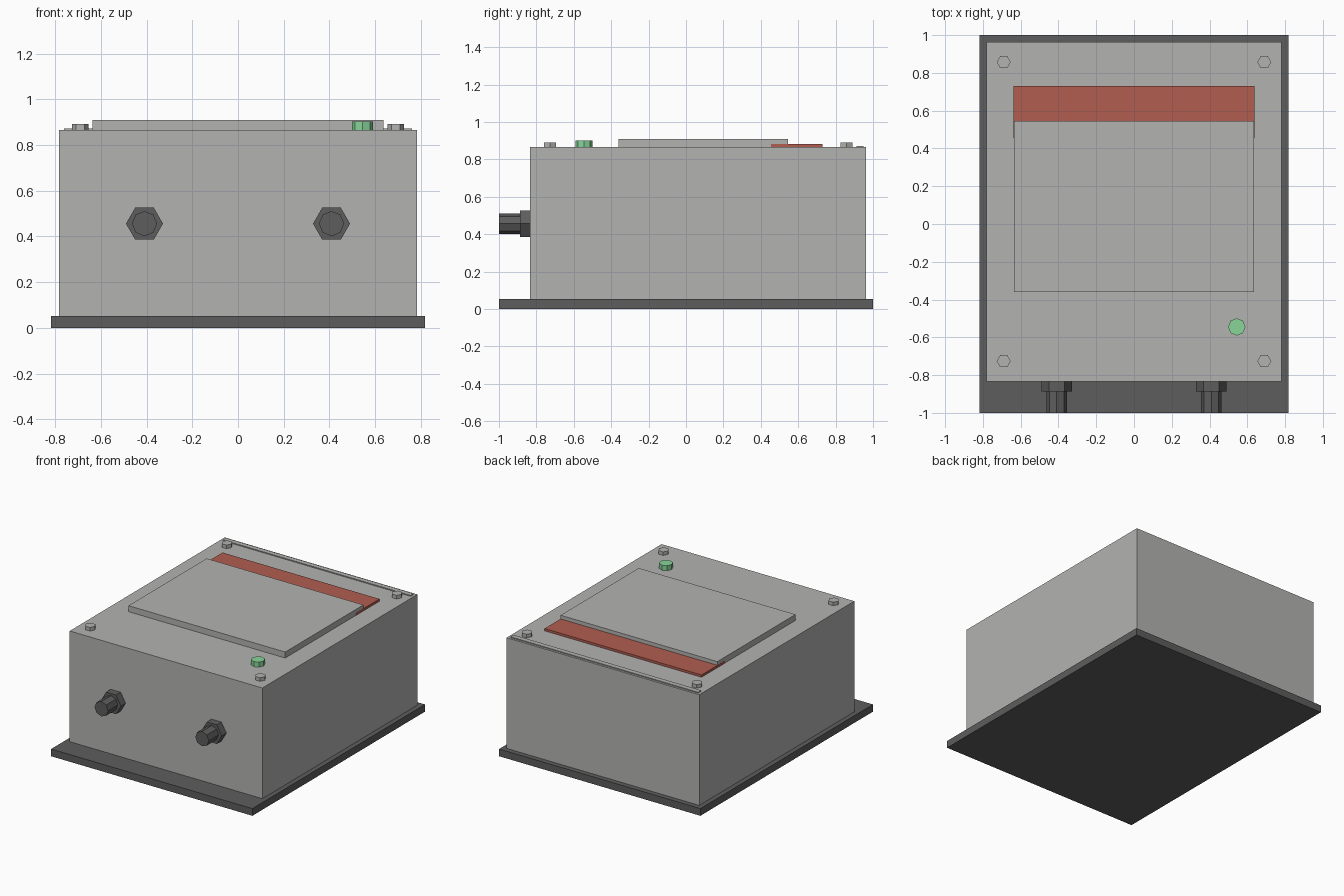
import bpy, math
from mathutils import Matrix

if "Cube" in bpy.data.objects:
    bpy.data.objects.remove(bpy.data.objects["Cube"])


def material(name, r, g, b):
    m = bpy.data.materials.new(name)
    m.diffuse_color = (r, g, b, 1)
    m.use_nodes = True
    m.node_tree.nodes["Principled BSDF"].inputs["Base Color"].default_value = m.diffuse_color
    return m


GREY = material("light grey", 0.45, 0.45, 0.44)
DARK = material("dark grey", 0.11, 0.11, 0.11)
RED = material("brick red", 0.44, 0.11, 0.08)
GREEN = material("light green", 0.25, 0.66, 0.32)


def box(name, mat, x, y, z):
    """Box from (min, max) ranges on each axis."""
    bpy.ops.mesh.primitive_cube_add(size=1)
    o = bpy.context.object
    o.name = name
    mid = [(a + b) / 2 for a, b in (x, y, z)]
    size = [b - a for a, b in (x, y, z)]
    o.data.transform(Matrix.Translation(mid) @ Matrix.Diagonal((*size, 1)))
    o.data.materials.append(mat)
    return o


def prism(name, mat, sides, radius, start, length, along_y=False):
    """Flat-sided cylinder with a corner on the x axis, from start along +z or -y."""
    bpy.ops.mesh.primitive_cylinder_add(vertices=sides, radius=radius, depth=length)
    o = bpy.context.object
    o.name = name
    m = Matrix.Translation((0, 0, length / 2)) @ Matrix.Rotation(math.pi / 2, 4, 'Z')
    if along_y:
        m = Matrix.Rotation(math.pi / 2, 4, 'X') @ m
    o.data.transform(Matrix.Translation(start) @ m)
    o.data.materials.append(mat)
    return o


TOP = 0.865

# Base plate and housing
box("base_plate", DARK, (-0.817, 0.817), (-1, 1), (0, 0.053))
box("housing", GREY, (-0.782, 0.782), (-0.834, 0.963), (0.053, TOP))

# Top: raised cover, red stripe plate behind it, rear hinge strip
box("cover_panel", GREY, (-0.636, 0.636), (-0.361, 0.545), (TOP, 0.909))
box("red_stripe", RED, (-0.637, 0.637), (0.455, 0.73), (TOP, 0.882))
box("hinge_strip", GREY, (-0.762, 0.762), (0.912, 0.948), (TOP, 0.872))

# Green indicator
prism("indicator_light", GREEN, 8, 0.046, (0.544, -0.545, TOP), 0.037)

for side, s in (("left", -1), ("right", 1)):
    # Corner bolts
    for end, y in (("front", -0.726), ("rear", 0.857)):
        prism(f"{end}_{side}_bolt", GREY, 6, 0.037, (s * 0.69, y, TOP), 0.026)
    # Cable glands on the front
    prism(f"{side}_gland_nut", DARK, 6, 0.081, (s * 0.409, -0.834, 0.456), 0.054, True)
    prism(f"{side}_gland_stub", DARK, 8, 0.055, (s * 0.409, -0.888, 0.456), 0.112, True)
